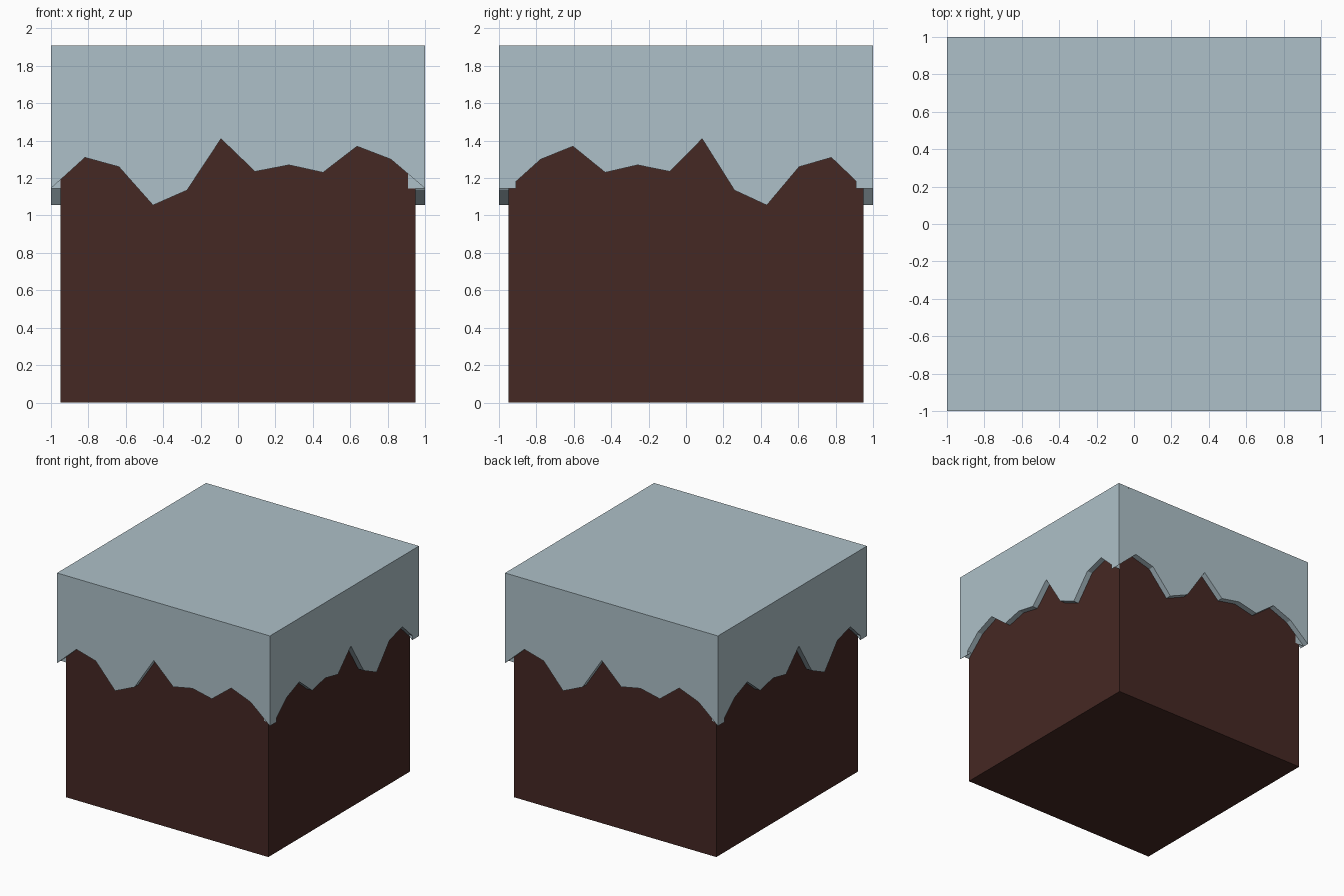
import bpy, bmesh
from mathutils import Matrix
from math import pi

if "Cube" in bpy.data.objects:
    bpy.data.objects.remove(bpy.data.objects["Cube"])


def material(name, rgb):
    m = bpy.data.materials.new(name)
    m.diffuse_color = (*rgb, 1)
    m.use_nodes = True
    m.node_tree.nodes["Principled BSDF"].inputs["Base Color"].default_value = m.diffuse_color
    return m


snow = material("snow", (0.42, 0.53, 0.58))
earth = material("earth", (0.06, 0.021, 0.017))


def finish(name, bm, mat):
    bmesh.ops.recalc_face_normals(bm, faces=bm.faces)
    me = bpy.data.meshes.new(name)
    bm.to_mesh(me)
    bm.free()
    me.materials.append(mat)
    ob = bpy.data.objects.new(name, me)
    bpy.context.collection.objects.link(ob)
    return ob


def box(name, size, z0, z1, mat):
    bm = bmesh.new()
    bmesh.ops.create_cube(bm, size=1)
    bmesh.ops.scale(bm, vec=(size, size, z1 - z0), verts=bm.verts)
    bmesh.ops.translate(bm, vec=(0, 0, (z0 + z1) / 2), verts=bm.verts)
    return finish(name, bm, mat)


# Jagged lower edge heights, evenly spaced from left to right on the front
EDGE = [1.145, 1.31, 1.26, 1.055, 1.135, 1.41, 1.235, 1.27, 1.23, 1.37, 1.30, 1.145]
OUT, IN, TOP = 1.0, 0.91, 1.9


def curtain(name, half, heights, angle):
    """Slab along the front face with a ragged bottom, turned about z."""
    bm = bmesh.new()
    n = len(heights) - 1
    pts = [(-half + 2 * half * i / n, z) for i, z in enumerate(heights)]
    pts += [(half, TOP), (-half, TOP)]
    face = bm.faces.new([bm.verts.new((x, -OUT, z)) for x, z in pts])
    ext = bmesh.ops.extrude_face_region(bm, geom=[face], use_keep_orig=True)
    moved = [g for g in ext["geom"] if isinstance(g, bmesh.types.BMVert)]
    bmesh.ops.translate(bm, vec=(0, OUT - IN, 0), verts=moved)
    bm.transform(Matrix.Rotation(angle, 4, "Z"))
    return finish(name, bm, snow)


# Earth block
box("earth_block", 1.9, 0, 1.9, earth)

# Snow lid and four hanging sides (sides use the mirrored edge)
box("snow_top", 2.0, TOP, 1.91, snow)
curtain("snow_front", 1.0, EDGE, 0)
curtain("snow_back", 1.0, EDGE, pi)
curtain("snow_right", 0.95, EDGE[::-1], pi / 2)
curtain("snow_left", 0.95, EDGE[::-1], -pi / 2)
